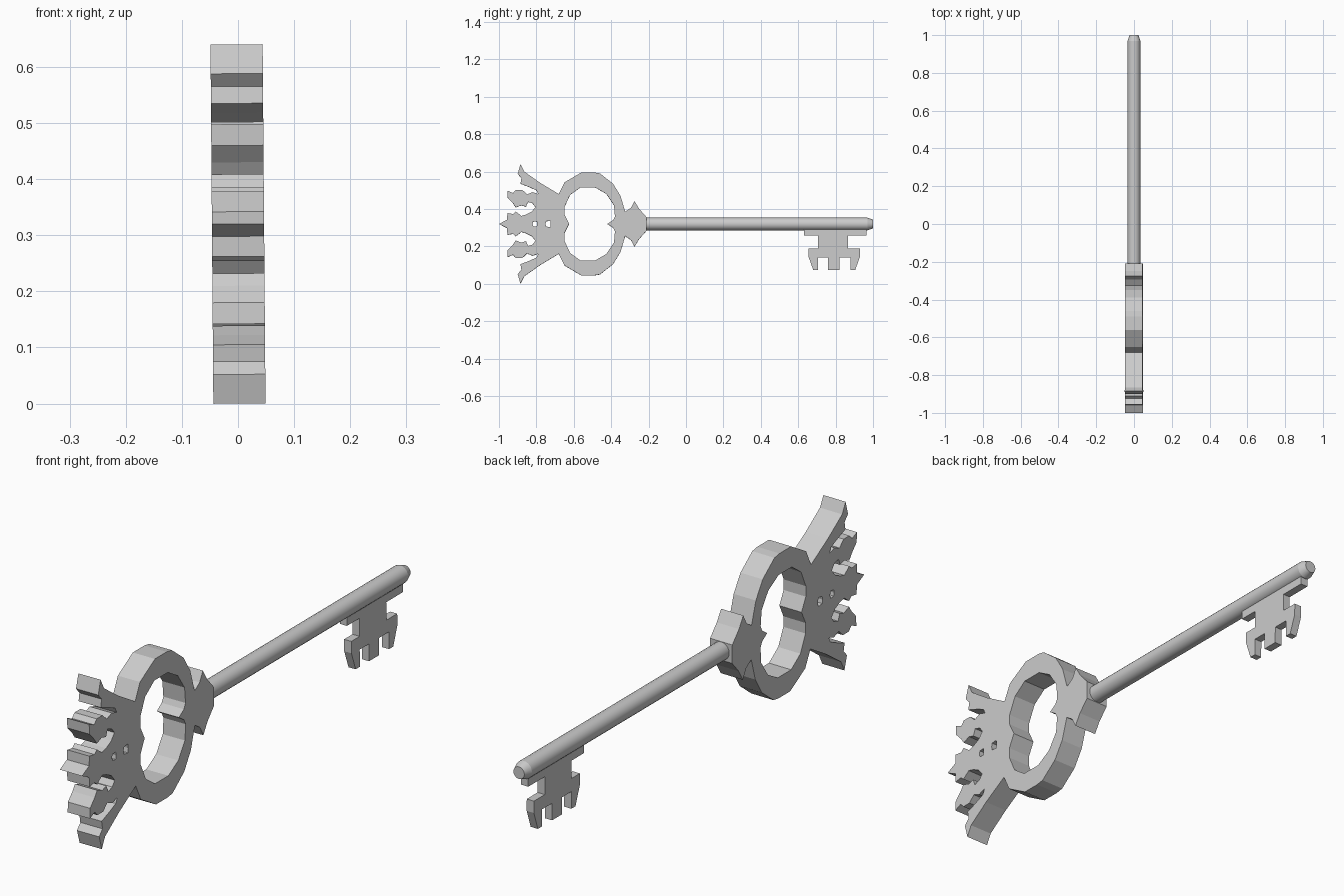
import bpy
from math import pi
from mathutils import Matrix

if "Cube" in bpy.data.objects:
    bpy.data.objects.remove(bpy.data.objects["Cube"])

MID = 0.32      # height of the key's axis
TILT = Matrix.Translation((0, 0, MID)) @ Matrix.Rotation(-0.008, 4, 'Y')

metal = bpy.data.materials.new("grey metal")
metal.use_nodes = True
grey = (0.6, 0.6, 0.6, 1)
metal.diffuse_color = grey
metal.node_tree.nodes["Principled BSDF"].inputs["Base Color"].default_value = grey


def mirrored(half):
    """Close a half outline by mirroring it across the axis."""
    return half + [(y, -h) for y, h in reversed(half) if h != 0]


def plate(name, outlines, thickness):
    """Cut a plate from side outlines; inner outlines become holes."""
    curve = bpy.data.curves.new(name, 'CURVE')
    curve.dimensions = '2D'
    curve.fill_mode = 'BOTH'
    curve.extrude = thickness / 2
    for outline in outlines:
        spline = curve.splines.new('POLY')
        spline.points.add(len(outline) - 1)
        for point, (y, h) in zip(spline.points, outline):
            point.co = (y, h, 0, 1)
        spline.use_cyclic_u = True
    obj = bpy.data.objects.new(name, curve)
    bpy.context.collection.objects.link(obj)
    bpy.ops.object.select_all(action='DESELECT')
    obj.select_set(True)
    bpy.context.view_layer.objects.active = obj
    bpy.ops.object.convert(target='MESH')
    obj = bpy.context.object
    side_on = Matrix(((0, 0, 1, 0), (1, 0, 0, 0), (0, 1, 0, 0), (0, 0, 0, 1)))
    obj.data.transform(TILT @ side_on)
    obj.data.materials.clear()
    obj.data.materials.append(metal)
    for face in obj.data.polygons:
        face.use_smooth = False
    return obj


# Bow: collar, ring, crown arms and crown ornaments
collar = [(-.21, .035), (-.25, .08), (-.275, .122), (-.295, .085), (-.325, .065)]
ring = [(-.35, .15), (-.39, .215), (-.46, .27), (-.49, .275), (-.56, .275),
        (-.65, .222), (-.68, .16)]
arm = [(-.78, .22), (-.865, .28), (-.885, .32), (-.9, .268), (-.88, .245),
       (-.885, .215), (-.84, .198), (-.8, .18), (-.79, .16)]
trefoil = [(-.82, .17), (-.85, .158), (-.875, .182), (-.91, .182), (-.925, .165),
           (-.955, .178), (-.953, .14), (-.925, .11), (-.91, .088), (-.88, .1),
           (-.855, .092), (-.845, .118)]
notch = [(-.82, .11), (-.805, .09), (-.825, .065)]
centre = [(-.855, .05), (-.88, .043), (-.91, .066), (-.925, .053), (-.955, .058),
          (-.957, .022), (-1, 0)]
opening = [(-.42, 0), (-.39, .02), (-.38, .04), (-.385, .1), (-.425, .16),
           (-.485, .195), (-.565, .195), (-.62, .155), (-.65, .09), (-.65, .05),
           (-.625, 0)]
eyelets = [[(y - r, 0), (y - r * .8, r), (y + r * .8, r * 1.2), (y + r, 0)]
           for y, r in ((-.737, .014), (-.808, .012))]
plate("bow", [mirrored(collar + ring + arm + trefoil + notch + centre),
              mirrored(opening)] + [mirrored(e) for e in eyelets], .093)

# Bit: toothed plate hanging under the shaft
plate("bit", [[(.63, -.02), (.63, -.062), (.705, -.062), (.705, -.13), (.655, -.13),
               (.655, -.175), (.68, -.245), (.705, -.245), (.705, -.18), (.76, -.18),
               (.76, -.245), (.82, -.245), (.82, -.18), (.88, -.18), (.88, -.245),
               (.905, -.245), (.93, -.175), (.93, -.13), (.865, -.13), (.865, -.062),
               (.965, -.062), (.965, -.02)]], .03)


# Shaft: round bar with a chamfered tip
def bar(name, start, end, r_start, r_end):
    bpy.ops.mesh.primitive_cone_add(vertices=20, radius1=r_start, radius2=r_end,
                                    depth=end - start)
    obj = bpy.context.object
    obj.name = name
    place = Matrix.Translation((0, (start + end) / 2, 0)) @ Matrix.Rotation(-pi / 2, 4, 'X')
    obj.data.transform(TILT @ place)
    obj.data.materials.append(metal)
    bpy.ops.object.shade_smooth_by_angle(angle=0.6)


bar("shaft", -.23, .97, .034, .034)
bar("shaft_tip", .97, 1, .034, .023)
